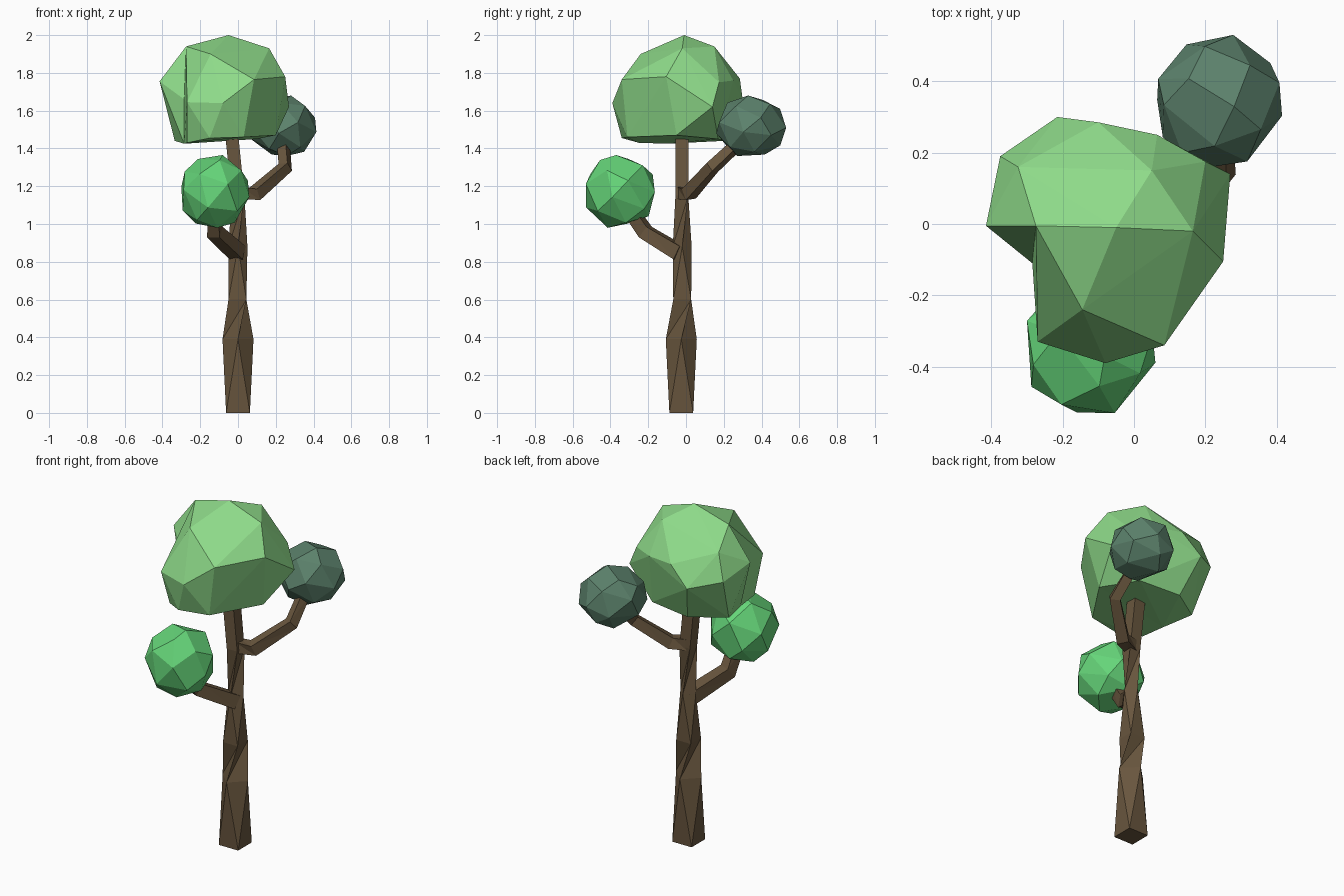
import bpy, bmesh, math, random
from mathutils import Vector

if "Cube" in bpy.data.objects:
    bpy.data.objects.remove(bpy.data.objects["Cube"])


def material(name, rgb):
    m = bpy.data.materials.new(name)
    m.diffuse_color = (*rgb, 1)
    m.use_nodes = True
    m.node_tree.nodes["Principled BSDF"].inputs["Base Color"].default_value = m.diffuse_color
    return m


def finish(name, bm, mat):
    bmesh.ops.recalc_face_normals(bm, faces=bm.faces)
    me = bpy.data.meshes.new(name)
    bm.to_mesh(me)
    bm.free()
    me.materials.append(mat)
    ob = bpy.data.objects.new(name, me)
    bpy.context.collection.objects.link(ob)
    return ob


def loft(name, rings, mat):
    """Skin a stack of four-cornered rings and cap both ends."""
    bm = bmesh.new()
    loops = [[bm.verts.new(p) for p in ring] for ring in rings]
    for a, b in zip(loops, loops[1:]):
        for i in range(4):
            j = (i + 1) % 4
            bm.faces.new((a[i], a[j], b[j]))
            bm.faces.new((a[i], b[j], b[i]))
    bm.faces.new(loops[0][::-1])
    bm.faces.new(loops[-1])
    return finish(name, bm, mat)


def ring(centre, u, v, r, turn=45):
    return [centre + r * (math.cos(a) * u + math.sin(a) * v)
            for a in (math.radians(turn + 90 * i) for i in range(4))]


def branch(name, path, radii, mat):
    pts = [Vector(p) for p in path]
    span = pts[-1] - pts[0]
    ref = Vector((-span.y, span.x, 0)).normalized()
    rings = []
    for i, p in enumerate(pts):
        d = (pts[min(i + 1, len(pts) - 1)] - pts[max(i - 1, 0)]).normalized()
        u = (ref - d * ref.dot(d)).normalized()
        rings.append(ring(p, u, d.cross(u), radii[i]))
    return loft(name, rings, mat)


def add_hull(bm, points):
    verts = [bm.verts.new(p) for p in points]
    res = bmesh.ops.convex_hull(bm, input=verts)
    loose = [v for v in res["geom_interior"] + res["geom_unused"]
             if isinstance(v, bmesh.types.BMVert) and not v.link_faces]
    bmesh.ops.delete(bm, geom=list(set(loose)), context='VERTS')


def leaf_ball(name, low, high, seed, mat, count=24):
    """Hull of jittered, evenly spread sphere points, fitted to a box."""
    rnd = random.Random(seed)
    pts = []
    for i in range(count):
        z = 1 - (2 * i + 1) / count
        a, r = i * 2.39996, math.sqrt(1 - z * z)
        p = Vector((r * math.cos(a), r * math.sin(a), z))
        pts.append((p + Vector([rnd.uniform(-.12, .12) for _ in range(3)])).normalized())
    for k in range(3):
        lo, hi = min(p[k] for p in pts), max(p[k] for p in pts)
        for p in pts:
            p[k] = low[k] + (p[k] - lo) / (hi - lo) * (high[k] - low[k])
    bm = bmesh.new()
    add_hull(bm, pts)
    bmesh.ops.dissolve_limit(bm, angle_limit=math.radians(9), verts=bm.verts, edges=bm.edges)
    return finish(name, bm, mat)


bark = material("bark", (.14, .093, .048))
light = material("light_leaves", (.27, .70, .25))
bright = material("bright_leaves", (.13, .66, .19))
dark = material("dark_leaves", (.107, .223, .15))

# Trunk: square rings that twist back and forth
X, Y = Vector((1, 0, 0)), Vector((0, 1, 0))
trunk = [(0, -.025, 0, .089, 45), (0, -.025, .39, .082, 0), (-.003, -.02, .6, .067, 45),
         (0, -.02, .88, .05, 0), (0, -.022, 1.15, .048, 45), (-.036, -.02, 1.5, .049, 45)]
loft("trunk", [ring(Vector((x, y, z)), X, Y, r, t) for x, y, z, r, t in trunk], bark)

# Branches
branch("front_branch", [(0, -.03, .845), (-.122, -.215, .957), (-.12, -.30, 1.08)],
       (.055, .05, .045), bark)
branch("back_branch", [(0, -.02, 1.165), (.09, .015, 1.16), (.25, .14, 1.30), (.24, .28, 1.43)],
       (.046, .046, .04, .036), bark)

# Main crown: two overlapping hulls that leave a notch on the front left
top = [(-.05, -.01, 2.0), (-.275, -.005, 1.94), (.165, -.02, 1.93), (.25, -.105, 1.78)]
base = [(-.285, -.1, 1.425), (.2, -.05, 1.47), (-.285, -.11, 1.66)]
front = [(-.145, -.24, 1.90), (.085, -.34, 1.765), (-.08, -.39, 1.64), (-.27, -.33, 1.645),
         (-.15, -.34, 1.455), (.03, -.31, 1.46), (-.27, -.25, 1.43)]
back = [(.05, .15, 1.94), (-.10, .285, 1.77), (-.325, .16, 1.85), (-.415, -.005, 1.755),
        (-.375, .19, 1.70), (-.215, .30, 1.66), (.27, .14, 1.62), (.2, .175, 1.75),
        (.065, .25, 1.76), (.1, .17, 1.45), (-.15, .2, 1.44), (-.335, .08, 1.44)]
bm = bmesh.new()
add_hull(bm, top + base + front)
add_hull(bm, top + base + back)
crown = finish("main_crown", bm, light)
# Fuse the two hulls so no inner walls remain
fuse = crown.modifiers.new("fuse", 'BOOLEAN')
fuse.operation, fuse.solver, fuse.use_self = 'UNION', 'EXACT', True
blank = bpy.data.collections.new("fuse_operands")
fuse.operand_type, fuse.collection = 'COLLECTION', blank

# Small leaf balls on the branches
leaf_ball("front_leaves", (-.30, -.53, .98), (.06, -.165, 1.365), 4, bright)
leaf_ball("back_leaves", (.065, .16, 1.36), (.415, .53, 1.68), 7, dark)
